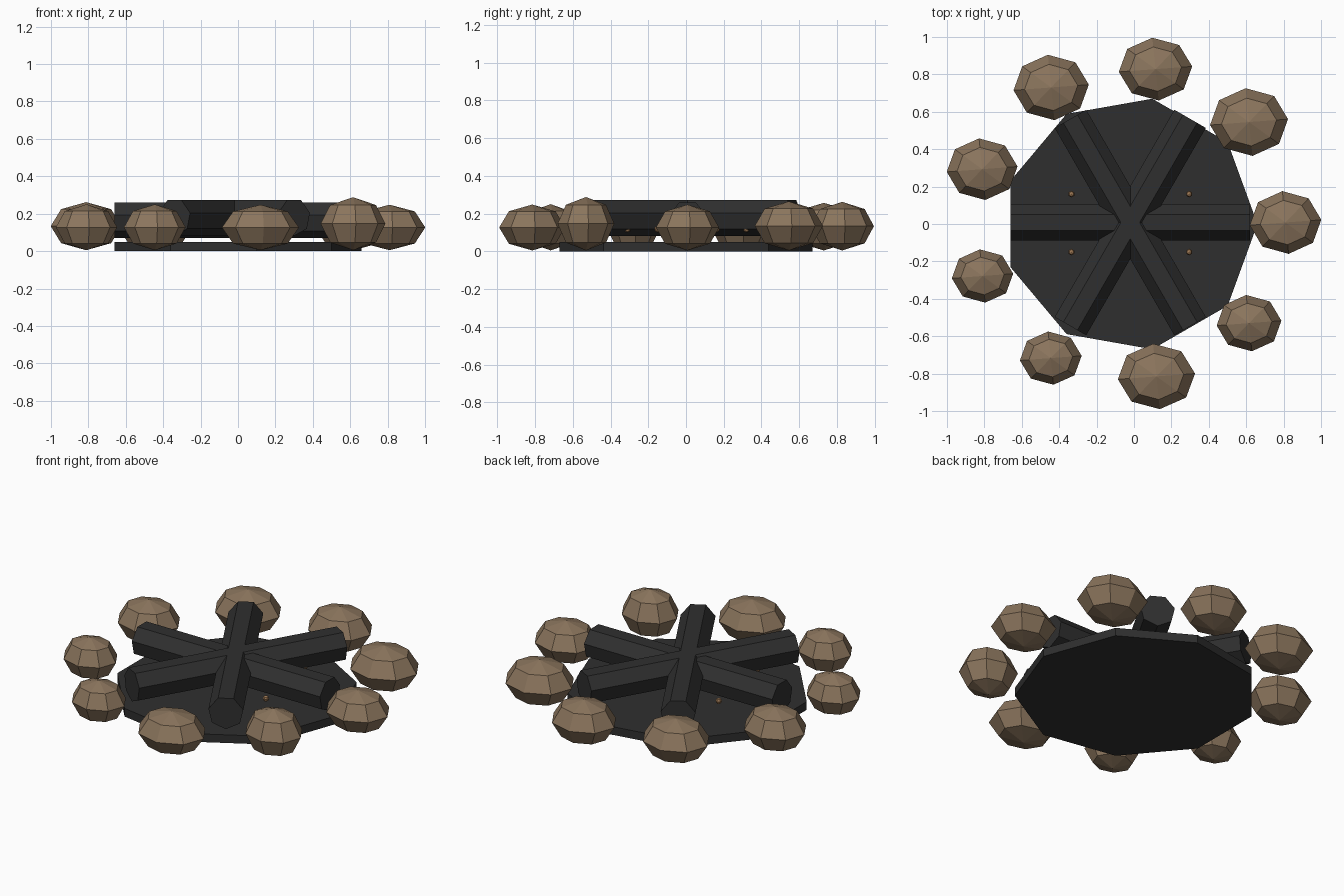
import bpy, math
from mathutils import Matrix, Vector

if "Cube" in bpy.data.objects:
    bpy.data.objects.remove(bpy.data.objects["Cube"])


def material(name, rgb):
    m = bpy.data.materials.new(name)
    lin = [((c / 255 + 0.055) / 1.055) ** 2.4 for c in rgb]
    m.diffuse_color = (*lin, 1)
    m.use_nodes = True
    m.node_tree.nodes["Principled BSDF"].inputs["Base Color"].default_value = m.diffuse_color
    return m


CHAR = material("charcoal", (47, 47, 47))
STONE = material("brown stone", (139, 117, 93))
EMBER = material("ember tan", (160, 122, 85))
CX = -0.02  # ring centre


def finish(name, mat):
    o = bpy.context.object
    o.name = name
    o.data.materials.append(mat)
    return o


# Nine-sided ash bed
bpy.ops.mesh.primitive_cylinder_add(vertices=9, radius=0.68, depth=0.05)
bed = finish("ash_bed", CHAR)
turn = Matrix.Rotation(-math.pi / 2, 4, 'Z')  # put one corner on +x
bed.data.transform(Matrix.Translation((CX, 0, 0.025)) @ turn)

# Three crossed seven-sided logs, flat face up
for i, z in enumerate((0.17, 0.182, 0.182)):
    bpy.ops.mesh.primitive_cylinder_add(vertices=7, radius=0.1, depth=1.28)
    log = finish(f"log_{i + 1}", CHAR)
    roll = Matrix.Rotation(math.pi, 4, 'Z')
    lay = Matrix(((0, 0, 1, 0), (1, 0, 0, 0), (0, 1, 0, 0), (0, 0, 0, 1)))
    spin = Matrix.Rotation(math.radians(60 * i), 4, 'Z')
    log.data.transform(Matrix.Translation((CX, 0.008, z)) @ spin @ lay @ roll)

# Ring of faceted stones: x, y, half width, half depth, top height
stones = [
    (0.81, 0.008, 0.19, 0.165, 0.248), (0.615, 0.545, 0.207, 0.178, 0.265),
    (0.115, 0.828, 0.195, 0.165, 0.262), (-0.443, 0.73, 0.2, 0.172, 0.257),
    (-0.812, 0.293, 0.188, 0.162, 0.262), (-0.81, -0.278, 0.163, 0.14, 0.25),
    (-0.445, -0.717, 0.164, 0.14, 0.25), (0.12, -0.815, 0.205, 0.172, 0.248),
    (0.615, -0.53, 0.172, 0.148, 0.288),
]
for i, (x, y, rx, ry, top) in enumerate(stones):
    bpy.ops.mesh.primitive_uv_sphere_add(segments=8, ring_count=4, radius=1)
    s = finish(f"stone_{i + 1}", STONE)
    h = (top - 0.005) / 2
    s.data.transform(Matrix.Translation((x, y, 0.005 + h))
                     @ Matrix.Diagonal((rx * 1.01, ry * 1.02, h, 1))
                     @ Matrix.Rotation(math.radians(5), 4, 'Z'))

# Tiny embers between and against the logs
n = 0
for sx in (-1, 1):
    for sy in (-1, 1):
        for ex, ey in ((0.315, 0.155), (0.25, 0.315)):
            n += 1
            bpy.ops.mesh.primitive_uv_sphere_add(segments=6, ring_count=4, radius=0.018)
            e = finish(f"ember_{n}", EMBER)
            e.data.transform(Matrix.Translation((CX + sx * ex, 0.005 + sy * ey, 0.118)))
